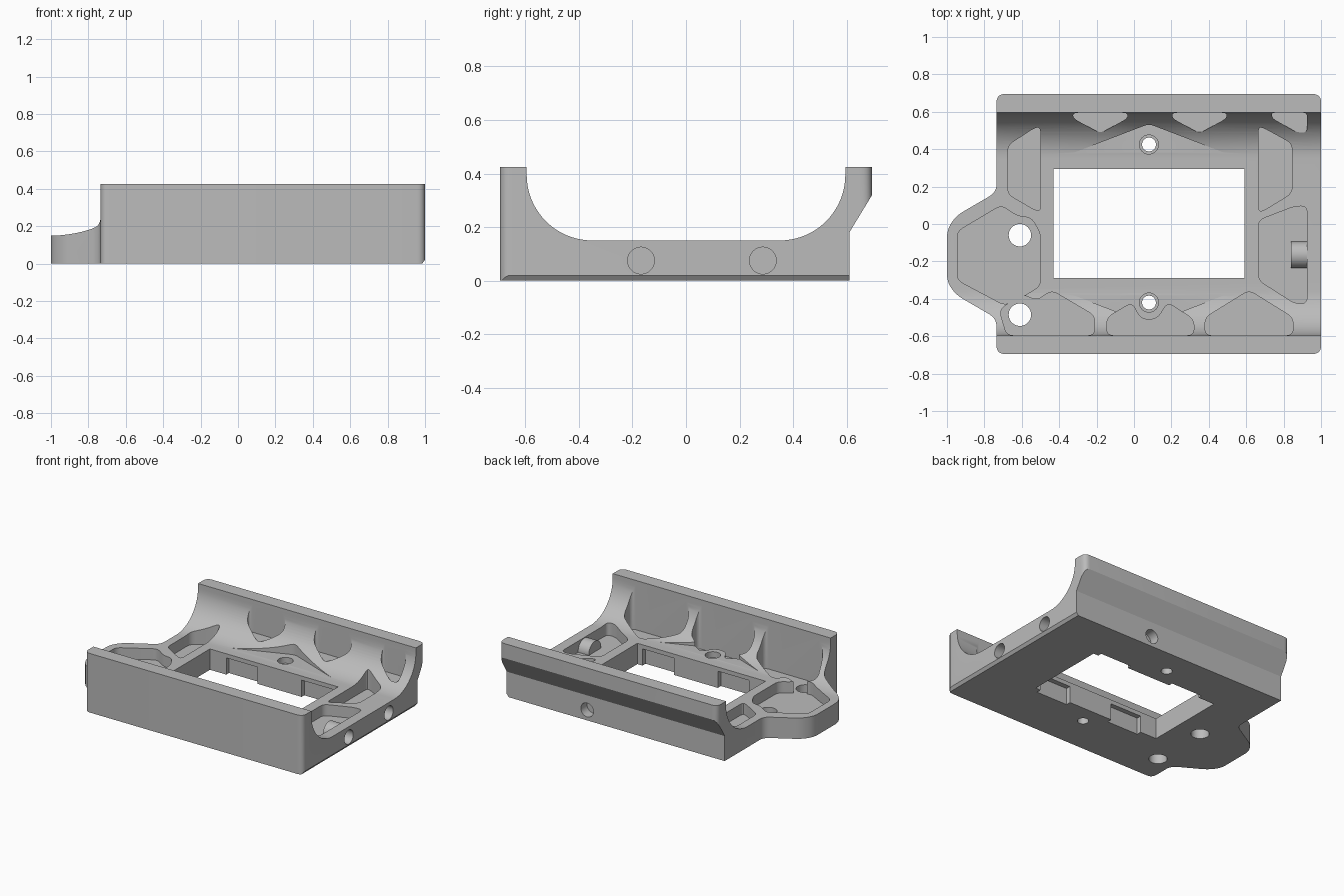
import bpy, bmesh, math
from mathutils import Matrix, Vector

if "Cube" in bpy.data.objects:
    bpy.data.objects.remove(bpy.data.objects["Cube"], do_unlink=True)

grey = bpy.data.materials.new("plain grey")
grey.use_nodes = True
grey.diffuse_color = (0.5, 0.5, 0.5, 1)
grey.node_tree.nodes["Principled BSDF"].inputs["Base Color"].default_value = (0.5, 0.5, 0.5, 1)

# Axis maps for prisms: section in yz swept along x, or section in xz swept along y
ALONG_X = Matrix(((0, 0, 1, 0), (1, 0, 0, 0), (0, 1, 0, 0), (0, 0, 0, 1)))
ALONG_Y = Matrix.Rotation(math.pi / 2, 4, "X")
UP = Matrix.Identity(4)


def rounded(points, size, steps=6):
    """Round every corner of a closed outline."""
    pts = [Vector(p) for p in points]
    out = []
    for i, p in enumerate(pts):
        a, b = pts[i - 1] - p, pts[(i + 1) % len(pts)] - p
        start = p + a.normalized() * min(size, a.length * 0.45)
        end = p + b.normalized() * min(size, b.length * 0.45)
        for k in range(steps + 1):
            t = k / steps
            out.append(start * (1 - t) ** 2 + p * 2 * t * (1 - t) + end * t * t)
    return out


def circle(cx, cy, r, start=0, end=2 * math.pi, n=40):
    return [(cx + r * math.cos(start + (end - start) * i / n),
             cy + r * math.sin(start + (end - start) * i / n)) for i in range(n)]


def prism(name, outline, low, high, axis=UP):
    bm = bmesh.new()
    face = bm.faces.new([bm.verts.new((p[0], p[1], low)) for p in outline])
    top = bmesh.ops.extrude_face_region(bm, geom=[face])["geom"]
    bmesh.ops.translate(bm, vec=(0, 0, high - low),
                        verts=[v for v in top if isinstance(v, bmesh.types.BMVert)])
    bmesh.ops.transform(bm, matrix=axis, verts=bm.verts)
    bmesh.ops.recalc_face_normals(bm, faces=bm.faces)
    mesh = bpy.data.meshes.new(name)
    bm.to_mesh(mesh)
    bm.free()
    mesh.materials.append(grey)
    obj = bpy.data.objects.new(name, mesh)
    bpy.context.collection.objects.link(obj)
    return obj


def select(obj):
    bpy.ops.object.select_all(action="DESELECT")
    obj.select_set(True)
    bpy.context.view_layer.objects.active = obj


def cut(outline, low, high, axis=UP):
    cutter = prism("cutter", outline, low, high, axis)
    cutter.hide_render = True
    select(body)
    mod = body.modifiers.new("cut", "BOOLEAN")
    mod.object, mod.operation, mod.solver = cutter, "DIFFERENCE", "EXACT"
    bpy.ops.object.modifier_apply(modifier=mod.name)
    bpy.data.objects.remove(cutter, do_unlink=True)


def box(x0, x1, y0, y1):
    return [(x0, y0), (x1, y0), (x1, y1), (x0, y1)]


# Cradle block with the side tab
plan = [(1, -0.695), (1, 0.695), (-0.735, 0.695), (-0.735, 0.17),
        (-0.95, 0.045), (-1, -0.03), (-1, -0.31), (-0.95, -0.38),
        (-0.735, -0.505), (-0.735, -0.695)]
body = prism("cradle_body", rounded(plan, 0.045), 0, 0.425)

# Long trough with quarter-round sides
half = math.pi / 2
trough = circle(-0.35, 0.395, 0.245, 2 * half, 3 * half, 20)
trough += [(-0.35, 0.15), (0.35, 0.15)]
trough += circle(0.35, 0.395, 0.245, 3 * half, 4 * half, 20)[1:]
trough += [(0.595, 0.395), (0.595, 0.6), (-0.595, 0.6)]
cut(trough, -1.2, 1.2, ALONG_X)

# Sloping undercut at the back and chamfer below the left end
cut([(0.61, -0.1), (0.61, 0.18), (0.72, 0.361), (0.72, -0.1)], -1.2, 1.2, ALONG_X)
cut([(0.97, -0.02), (1.015, -0.02), (1.015, 0.04)], -1, 1, ALONG_Y)

# Flat screw seats beside the window, then window with clip recesses
for s in (-1, 1):
    seat = [(-0.43, 0.34), (0.08, 0.535), (0.59, 0.34)]
    cut(rounded([(x, s * y) for x, y in seat], 0.03), 0.152, 0.7)
cut(box(-0.43, 0.59, -0.29, 0.295), -0.1, 0.7)
for s in (-1, 1):
    for x in (-0.3, 0.3):
        cut(box(x, x + 0.25, *sorted((s * 0.2, s * 0.325))), -0.1, 0.12)

# Lightening pockets in the floor
floor_pockets = [
    [(-0.675, 0.42), (-0.53, 0.515), (-0.5, 0.515), (-0.5, 0.07), (-0.53, 0.075), (-0.675, 0.16)],
    [(0.665, 0.515), (0.69, 0.515), (0.845, 0.43), (0.845, 0.165), (0.69, 0.07), (0.665, 0.07)],
    [(0.665, 0.02), (0.86, 0.095), (0.925, 0.095), (0.925, -0.425), (0.86, -0.425), (0.665, -0.3)],
    [(-0.945, -0.04), (-0.71, 0.1), (-0.62, 0.04), (-0.55, 0.035), (-0.5, -0.05),
     (-0.5, -0.33), (-0.58, -0.38), (-0.69, -0.435), (-0.945, -0.3)],
]
# Pockets along the front wall, the middle one wrapping a screw seat
front_pockets = [
    [(-0.72, -0.46), (-0.6, -0.375), (-0.52, -0.41), (-0.44, -0.355), (-0.21, -0.49),
     (-0.21, -0.595), (-0.68, -0.595)],
    [(-0.145, -0.5), (-0.01, -0.42), (0.03, -0.5), (0.08, -0.515), (0.13, -0.5),
     (0.18, -0.42), (0.32, -0.51), (0.32, -0.595), (-0.145, -0.595)],
    [(0.38, -0.5), (0.615, -0.355), (0.85, -0.5), (0.85, -0.595), (0.38, -0.595)],
]
for pocket in floor_pockets + front_pockets:
    cut(rounded(pocket, 0.035), 0.07, 0.7)

# Scallops along the back wall
for x in (-0.18, 0.35):
    scallop = [(x - 0.145, 0.595), (x - 0.145, 0.565), (x, 0.485), (x + 0.145, 0.565), (x + 0.145, 0.595)]
    cut(rounded(scallop, 0.03), 0.19, 0.4)
cut(rounded([(0.735, 0.595), (0.74, 0.565), (0.87, 0.49), (0.925, 0.49), (0.925, 0.595)], 0.02), 0.19, 0.4)

# Upright through holes
for y in (-0.06, -0.485):
    cut(circle(-0.61, y, 0.06), -0.1, 0.7)
for y in (-0.42, 0.425):
    cut(circle(0.08, y, 0.037), -0.1, 0.7)
    cut(circle(0.08, y, 0.051), 0.11, 0.7)

# Blind holes in the left end and the back
cut(circle(-0.168, 0.075, 0.05), 0.93, 1.1, ALONG_X)
cut(circle(0.287, 0.075, 0.05), 0.88, 1.1, ALONG_X)
cut(circle(0.36, 0.075, 0.05), -0.8, -0.54, ALONG_Y)

# Round boss behind the left end hole
boss = prism("hole_boss", circle(-0.165, 0.075, 0.071), 0.84, 0.93, ALONG_X)

for obj in (body, boss):
    select(obj)
    bpy.ops.object.shade_smooth_by_angle(angle=math.radians(30))
